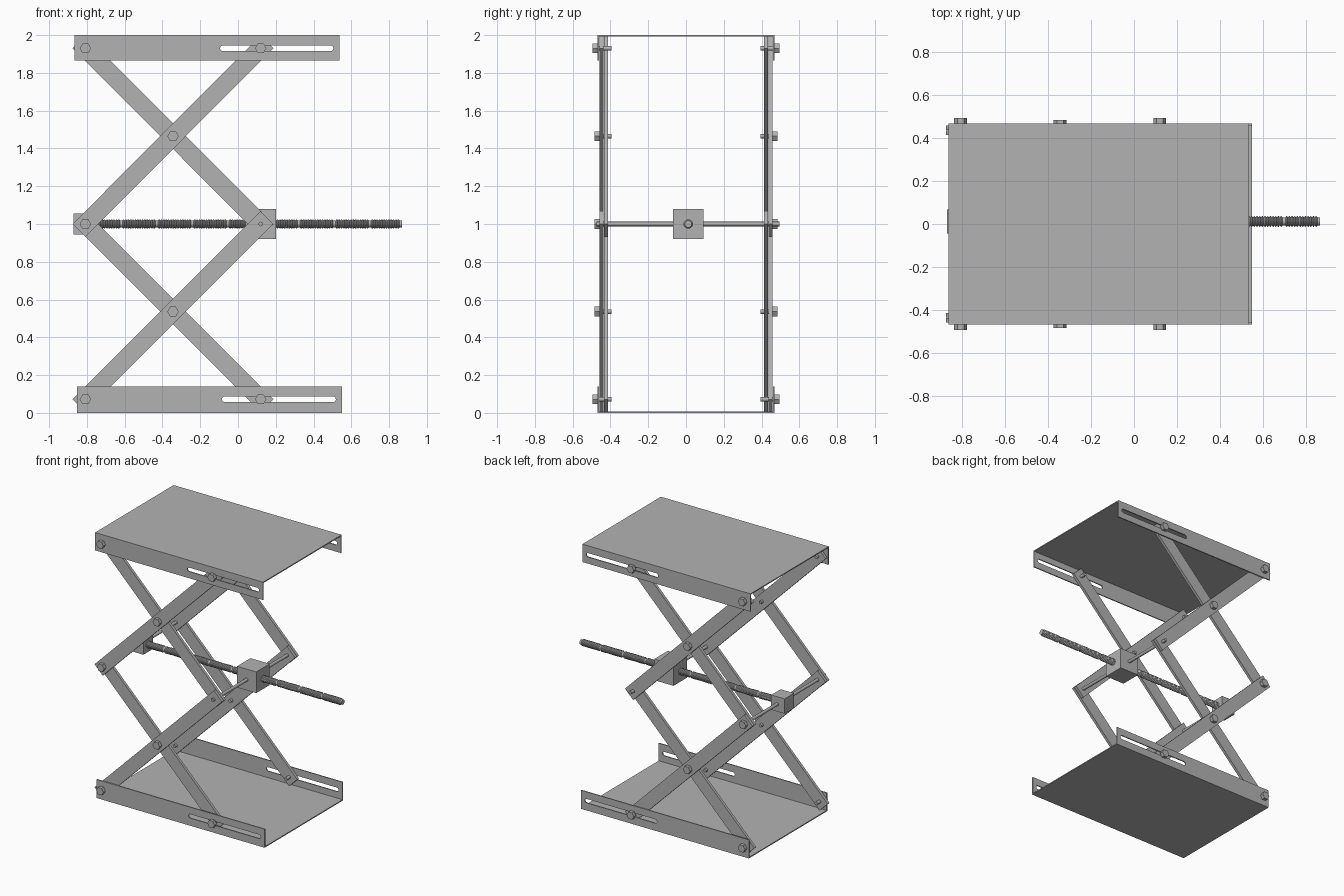
import bpy, bmesh, math
from mathutils import Vector, Matrix

cube = bpy.data.objects.get("Cube")
if cube:
    bpy.data.objects.remove(cube, do_unlink=True)

steel = bpy.data.materials.new("grey_steel")
steel.use_nodes = True
GREY = (0.45, 0.45, 0.45, 1)
steel.diffuse_color = GREY
steel.node_tree.nodes["Principled BSDF"].inputs["Base Color"].default_value = GREY


def finish(name, bm, smooth=False):
    bmesh.ops.recalc_face_normals(bm, faces=bm.faces)
    mesh = bpy.data.meshes.new(name)
    bm.to_mesh(mesh)
    bm.free()
    mesh.materials.append(steel)
    obj = bpy.data.objects.new(name, mesh)
    bpy.context.collection.objects.link(obj)
    if smooth:
        bpy.ops.object.select_all(action='DESELECT')
        obj.select_set(True)
        bpy.context.view_layer.objects.active = obj
        bpy.ops.object.shade_smooth_by_angle(angle=math.radians(35))
    return obj


def box(name, lo, hi):
    lo, hi = Vector(lo), Vector(hi)
    bm = bmesh.new()
    bmesh.ops.create_cube(bm, size=1, matrix=Matrix.Translation((lo + hi) / 2)
                          @ Matrix.Diagonal((*(hi - lo), 1)))
    return finish(name, bm)


def cylinder_y(bm, x, z, y0, y1, radius, sides):
    # prism along y; hexagons stand with a corner pointing up
    turn = Matrix.Rotation(math.pi / 2, 4, 'X') @ Matrix.Rotation(math.pi / 2, 4, 'Z')
    bmesh.ops.create_cone(bm, cap_ends=True, segments=sides, radius1=radius, radius2=radius,
                          depth=abs(y1 - y0),
                          matrix=Matrix.Translation((x, (y0 + y1) / 2, z)) @ turn)


def sheet(name, loops, y0, y1):
    # flat outline in the xz plane, with holes, extruded along y
    bm = bmesh.new()
    edges = []
    for loop in loops:
        vs = [bm.verts.new((x, y0, z)) for x, z in loop]
        edges += [bm.edges.new((a, b)) for a, b in zip(vs, vs[1:] + vs[:1])]
    bmesh.ops.triangle_fill(bm, use_beauty=True, edges=edges, normal=(0, -1, 0))
    ext = bmesh.ops.extrude_face_region(bm, geom=bm.faces[:], use_keep_orig=True)
    moved = [g for g in ext["geom"] if isinstance(g, bmesh.types.BMVert)]
    bmesh.ops.translate(bm, verts=moved, vec=(0, y1 - y0, 0))
    return finish(name, bm)


def rect(x0, x1, z0, z1):
    return [(x0, z0), (x1, z0), (x1, z1), (x0, z1)]


def slot(x0, x1, z, r, steps=8):
    pts = []
    for cx, start in ((x1 - r, -math.pi / 2), (x0 + r, math.pi / 2)):
        for i in range(steps + 1):
            a = start + math.pi * i / steps
            pts.append((cx + r * math.cos(a), z + r * math.sin(a)))
    return pts


XL, XR, XM = -0.808, 0.12, -0.344
Z_LOW, Z_MID, Z_TOP = 0.072, 1.0, 1.93
SHEET = 0.008

# top and base trays: plate with two slotted side flanges
TRAYS = (("top", -0.865, 0.537, 1.865, 2.0, 1.992, -0.095, 0.505, Z_TOP),
         ("base", -0.852, 0.55, 0.0, 0.14, 0.0, -0.085, 0.518, Z_LOW))
for name, x0, x1, z0, z1, plate_z, s0, s1, sz in TRAYS:
    box(name + "_plate", (x0, -0.468, plate_z), (x1, 0.468, plate_z + SHEET))
    for side, s in (("front", -1), ("back", 1)):
        sheet(f"{name}_{side}_flange", [rect(x0, x1, z0, z1), slot(s0, s1, sz, 0.015)],
              s * 0.468, s * (0.468 - SHEET))


# scissor arms
def arm(name, a, b, y0, y1, half=0.048):
    a, b = Vector(a), Vector(b)
    d = (b - a).normalized() * half
    n = Vector((-d.y, d.x))
    sheet(name, [[a - d - n, b + d - n, b + d + n, a - d + n]], y0, y1)


OUTER, INNER = (0.459, 0.438), (0.435, 0.414)
for side, s in (("front", -1), ("back", 1)):
    for level, z0, z1 in (("lower", Z_LOW, Z_MID), ("upper", Z_MID, Z_TOP)):
        rising, falling = (OUTER, INNER) if s < 0 else (INNER, OUTER)
        arm(f"{side}_{level}_rising_arm", (XL, z0), (XR, z1), s * rising[0], s * rising[1])
        arm(f"{side}_{level}_falling_arm", (XL, z1), (XR, z0), s * falling[0], s * falling[1])

# hex bolts at the pivots
PIVOTS = (("top_fixed", XL, Z_TOP, 0.468), ("top_sliding", XR, Z_TOP, 0.468),
          ("upper_cross", XM, (Z_MID + Z_TOP) / 2, 0.459), ("middle", XL, Z_MID, 0.459),
          ("lower_cross", XM, (Z_MID + Z_LOW) / 2, 0.459),
          ("base_fixed", XL, Z_LOW, 0.468), ("base_sliding", XR, Z_LOW, 0.468))
for name, x, z, seat in PIVOTS:
    for side, s in (("front", -1), ("back", 1)):
        bm = bmesh.new()
        cylinder_y(bm, x, z, s * seat, s * (seat + 0.026), 0.03, 6)
        cylinder_y(bm, x, z, s * seat, s * 0.395, 0.012, 16)
        finish(f"{side}_{name}_bolt", bm, smooth=True)

# cross rods joining front and back arms
for name, x, y0, y1 in (("fixed_cross_rod", XL, -0.46, 0.46),
                        ("sliding_cross_rod", XR, -0.475, 0.495)):
    bm = bmesh.new()
    cylinder_y(bm, x, Z_MID, y0, y1, 0.012, 16)
    finish(name, bm, smooth=True)

# drive blocks on the rods
SCREW_Y = 0.012
for name, x, h in (("fixed_block", -0.815, 0.056), ("threaded_block", XR, 0.08)):
    box(name, (x - h, SCREW_Y - h, Z_MID - h), (x + h, SCREW_Y + h, Z_MID + h))

# lead screw: ridged lathe with a plain gap between thread sections
profile = []
PITCH, SECTION, START, END = 0.0125, 0.185, -0.80, 0.868
x = START
while x < END - PITCH:
    stop = min(x + SECTION - PITCH, END - PITCH)
    while x < stop - PITCH / 2:
        profile += [(x, 0.019), (x + PITCH * 0.4, 0.025), (x + PITCH * 0.6, 0.025)]
        x += PITCH
    profile += [(x, 0.019), (x + PITCH, 0.019)]
    x += PITCH * 1.05
profile = [(min(px, END), r) for px, r in profile]
bm = bmesh.new()
SIDES = 20
rings = [[bm.verts.new((px, SCREW_Y + r * math.cos(a), Z_MID + r * math.sin(a)))
          for a in (math.tau * i / SIDES for i in range(SIDES))] for px, r in profile]
for r0, r1 in zip(rings, rings[1:]):
    for i in range(SIDES):
        j = (i + 1) % SIDES
        bm.faces.new((r0[i], r0[j], r1[j], r1[i]))
bm.faces.new(rings[0])
bm.faces.new(rings[-1])
finish("lead_screw", bm, smooth=True)
